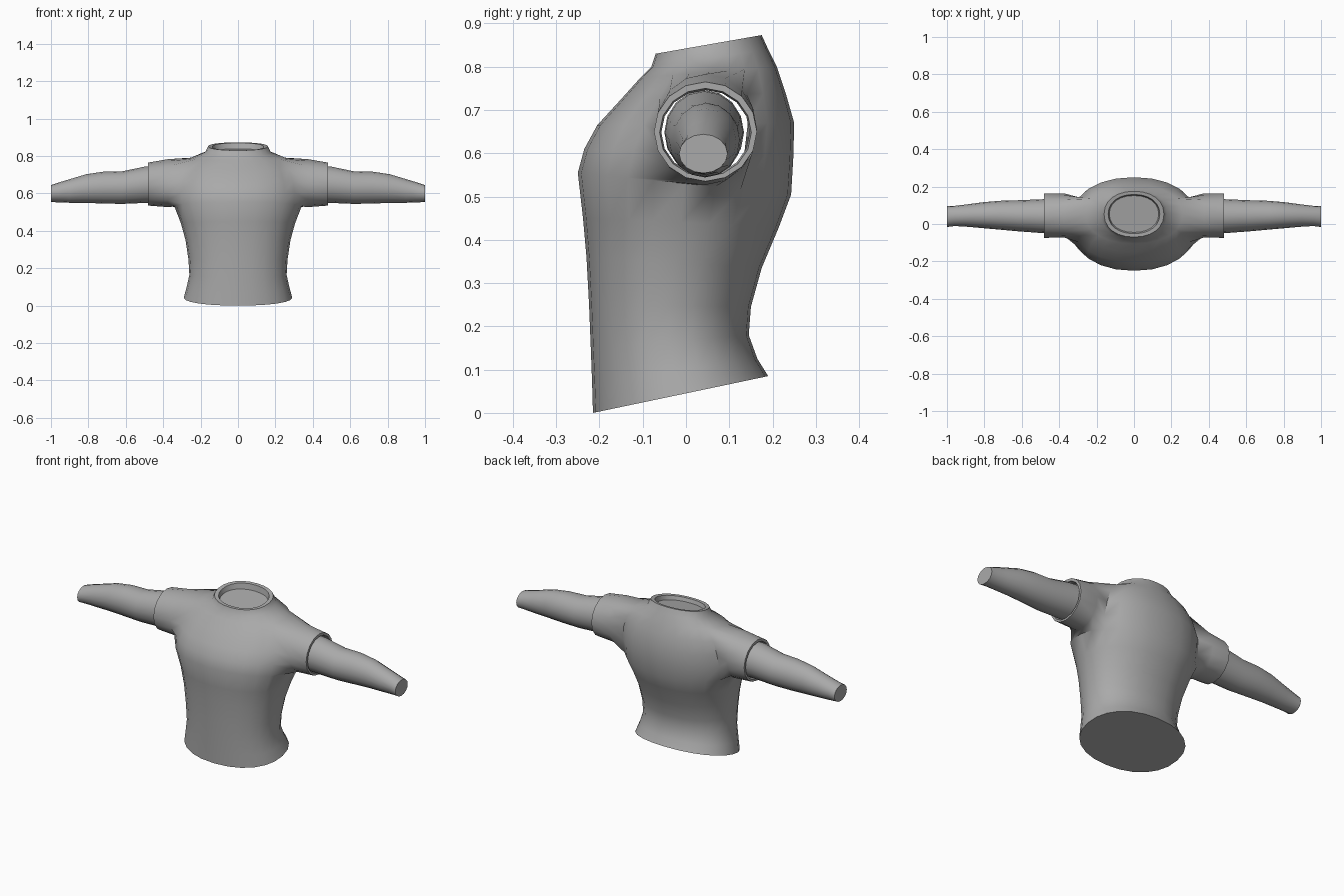
import bpy, bmesh
from math import sin, cos, pi, radians, copysign

cube = bpy.data.objects.get("Cube")
if cube:
    bpy.data.objects.remove(cube, do_unlink=True)

SEG, ARM_SEG = 24, 16

grey = bpy.data.materials.new("plain_grey")
grey.use_nodes = True
grey.diffuse_color = (0.4, 0.4, 0.4, 1)
grey.node_tree.nodes["Principled BSDF"].inputs["Base Color"].default_value = (0.4, 0.4, 0.4, 1)


def soft(v, power=0.92):
    return copysign(abs(v) ** power, v)


def body_ring(bm, front_y, front_z, back_y, back_z, half_width):
    """Tilted oval ring through a front point and a back point."""
    ring = []
    for j in range(SEG):
        a = 2 * pi * j / SEG
        t = (soft(sin(a)) + 1) / 2
        ring.append(bm.verts.new((half_width * soft(cos(a)),
                                  front_y + (back_y - front_y) * t,
                                  front_z + (back_z - front_z) * t)))
    return ring


def limb_ring(bm, side, x, cy, cz, ry, rz):
    """Oval ring facing sideways, starting at its lowest point."""
    return [bm.verts.new((side * x, cy + ry * sin(2 * pi * k / ARM_SEG),
                          cz - rz * cos(2 * pi * k / ARM_SEG))) for k in range(ARM_SEG)]


def bridge(bm, a, b, skip=()):
    n = len(a)
    for j in range(n):
        if j not in skip:
            bm.faces.new((a[j], a[(j + 1) % n], b[(j + 1) % n], b[j]))


def finish(bm, name, angle):
    bmesh.ops.recalc_face_normals(bm, faces=bm.faces[:])
    mesh = bpy.data.meshes.new(name)
    bm.to_mesh(mesh)
    bm.free()
    mesh.materials.append(grey)
    obj = bpy.data.objects.new(name, mesh)
    bpy.context.collection.objects.link(obj)
    bpy.ops.object.select_all(action='DESELECT')
    obj.select_set(True)
    bpy.context.view_layer.objects.active = obj
    bpy.ops.object.shade_smooth_by_angle(angle=radians(angle))


# Shirt body: front y, front z, back y, back z, half width, from hem to collar
BODY = [
    (-.215, .0, .19, .085, .29),
    (-.217, .07, .165, .125, .275),
    (-.22, .15, .145, .18, .26),
    (-.224, .25, .15, .245, .265),
    (-.23, .36, .175, .335, .28),
    (-.238, .45, .215, .43, .305),
    (-.25, .555, .243, .505, .34),
    (-.235, .61, .248, .59, .345),
    (-.205, .665, .25, .67, .335),
    (-.15, .725, .23, .74, .31),
    (-.105, .775, .21, .80, .26),
    (-.08, .80, .19, .84, .175),
    (-.07, .83, .175, .873, .16),
    (-.052, .83, .158, .870, .138),
    (-.045, .81, .152, .838, .132),
]
LOW, HIGH = 6, 10        # rows spanned by the armholes
bm = bmesh.new()
rings = [body_ring(bm, *r) for r in BODY]
holes = {j % SEG for j in range(-2, 2)} | {j for j in range(10, 14)}
for i in range(len(rings) - 1):
    bridge(bm, rings[i], rings[i + 1], holes if LOW <= i < HIGH else ())
bm.faces.new(rings[0])
bm.faces.new(rings[-1])

# Short sleeves grown out of the armholes, with a turned-in cuff
SLEEVE = [
    (.375, .046, .655, .118, .128),
    (.48, .045, .65, .119, .115),
    (.48, .045, .648, .106, .102),
    (.455, .045, .648, .102, .098),
]
edge = ([(LOW, d) for d in (0, 1, 2)] + [(r, 2) for r in range(LOW + 1, HIGH)]
        + [(HIGH, d) for d in (2, 1, 0, -1, -2)]
        + [(r, -2) for r in range(HIGH - 1, LOW, -1)] + [(LOW, -2), (LOW, -1)])
for side in (1, -1):
    loop = [rings[r][(d if side > 0 else SEG // 2 - d) % SEG] for r, d in edge]
    for spec in SLEEVE:
        nxt = limb_ring(bm, side, *spec)
        bridge(bm, loop, nxt)
        loop = nxt
finish(bm, "shirt", 50)

# Arms: x, centre y, centre z, radius y, radius z
ARM = [
    (.44, .042, .648, .092, .098),
    (.50, .042, .646, .09, .097),
    (.62, .044, .631, .083, .087),
    (.72, .047, .631, .077, .085),
    (.81, .047, .626, .069, .077),
    (.90, .045, .613, .059, .063),
    (.96, .043, .605, .054, .053),
    (1.0, .040, .599, .056, .045),
]
for side, name in ((1, "left_arm"), (-1, "right_arm")):
    bm = bmesh.new()
    tube = [limb_ring(bm, side, *s) for s in ARM]
    for a, b in zip(tube, tube[1:]):
        bridge(bm, a, b)
    bm.faces.new(tube[0])
    bm.faces.new(tube[-1])
    finish(bm, name, 50)
